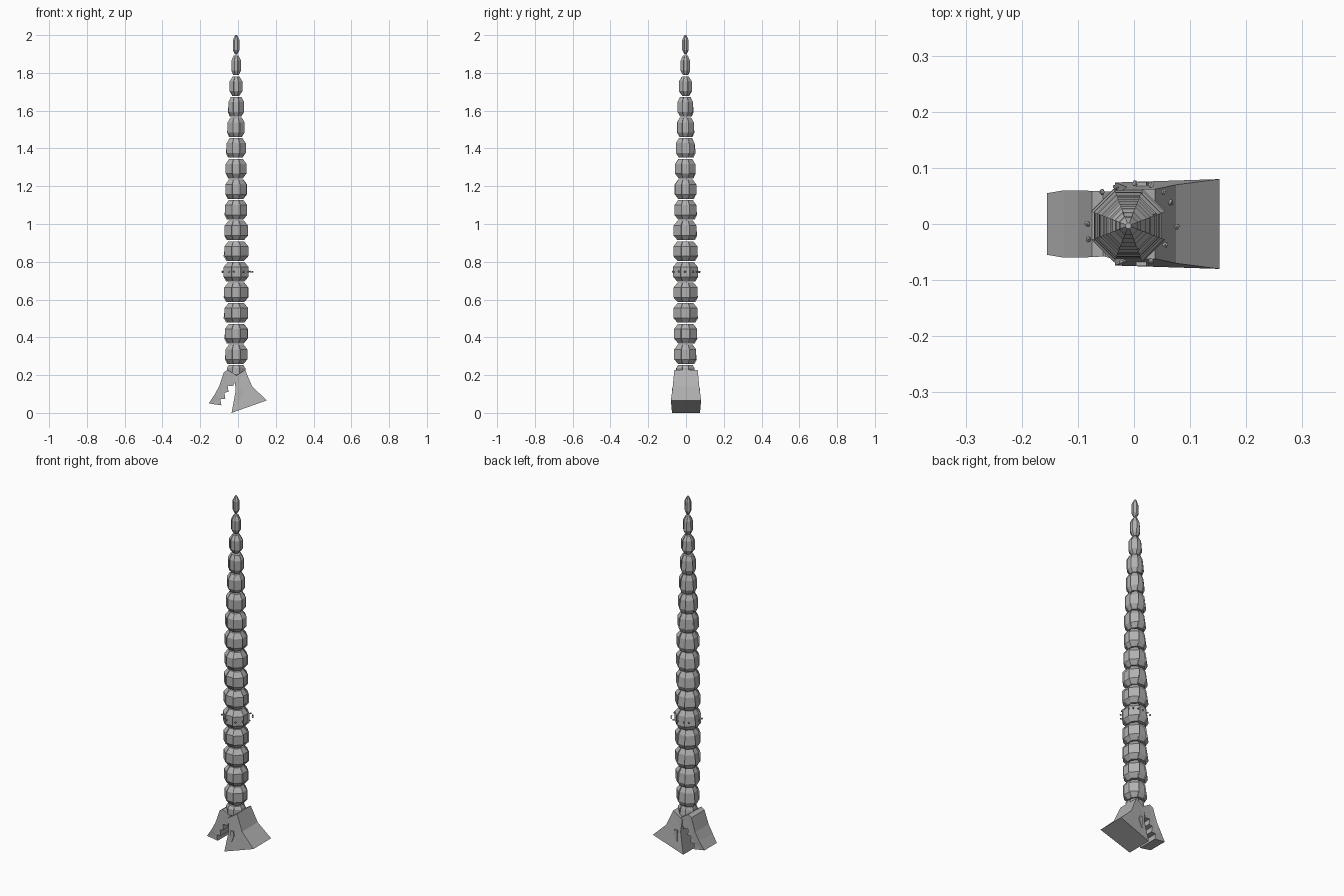
import bpy, bmesh, math, random
from mathutils import Vector

if "Cube" in bpy.data.objects:
    bpy.data.objects.remove(bpy.data.objects["Cube"])

random.seed(4)
grey = bpy.data.materials.new("stone_grey")
grey.diffuse_color = (0.44, 0.44, 0.44, 1)
grey.use_nodes = True
grey.node_tree.nodes["Principled BSDF"].inputs["Base Color"].default_value = grey.diffuse_color


def finish(name, bm):
    bmesh.ops.recalc_face_normals(bm, faces=bm.faces)
    me = bpy.data.meshes.new(name)
    bm.to_mesh(me)
    bm.free()
    me.materials.append(grey)
    ob = bpy.data.objects.new(name, me)
    bpy.context.collection.objects.link(ob)
    return ob


def wedge(bm, cx, cy, z0, z1, r, a0, a1, profile):
    """Solid pie slice whose outer wall follows (height fraction, radius fraction)."""
    rows = []
    for t, f in profile:
        z = z0 + (z1 - z0) * t
        rows.append([bm.verts.new((cx + r * f * math.cos(a), cy + r * f * math.sin(a), z))
                     for a in (a0, a1)])
    lo = bm.verts.new((cx, cy, z0))
    hi = bm.verts.new((cx, cy, z1))
    for p, q in zip(rows, rows[1:]):
        bm.faces.new((p[0], p[1], q[1], q[0]))
    bm.faces.new((lo, rows[0][1], rows[0][0]))
    bm.faces.new((hi, rows[-1][0], rows[-1][1]))
    bm.faces.new([lo] + [p[0] for p in rows] + [hi])
    bm.faces.new([hi] + [p[1] for p in reversed(rows)] + [lo])


def segment(name, z0, z1, r, end):
    bm = bmesh.new()
    n = 8
    for k in range(n):
        a0 = math.tau * (k + 0.5) / n
        a1 = a0 + math.tau / n
        s = (1.03, 0.97)[k % 2] * random.uniform(0.96, 1.03)
        back = 0 < k < 4
        low = 0.9 if back else 0.72         # back plates lean outward at their foot
        prof = [(0, end * low / 0.72), (0.24, 1.04 if back else 1.0),
                (0.74, 0.93 if back else 1.0), (1, end)]
        wedge(bm, -0.01, -0.003, z0, z1, r * s, a0 - 0.03, a1 + 0.03, prof)
    finish(name, bm)


# tapering column of faceted vertebrae
def radius(z):
    pts = [(0.2, 0.058), (0.5, 0.065), (0.8, 0.067), (1.1, 0.061), (1.4, 0.053),
           (1.62, 0.043), (1.74, 0.035), (1.84, 0.026), (1.95, 0.018), (2.1, 0.014)]
    for (za, ra), (zb, rb) in zip(pts, pts[1:]):
        if z <= zb:
            return ra + (rb - ra) * (z - za) / (zb - za)


for i in range(16):
    z0 = 0.259 + i * 0.1092
    z1 = 2.0 if i == 15 else z0 + 0.1035
    end = 0.66 if i < 13 else (0.5 if i < 15 else 0.3)
    segment(f"vertebra_{i + 1}", z0, z1, radius((z0 + z1) / 2), end)
segment("neck", 0.19, 0.253, 0.052, 0.8)


# pincer halves: side outline in x,z; half width varies with each point
def jaw(name, outline):
    bm = bmesh.new()
    f = [bm.verts.new((x, -w, z)) for x, z, w in outline]
    b = [bm.verts.new((x, w, z)) for x, z, w in outline]
    bm.faces.new(f)
    bm.faces.new(b[::-1])
    n = len(f)
    for i in range(n):
        j = (i + 1) % n
        bm.faces.new((f[i], b[i], b[j], f[j]))
    bmesh.ops.triangulate(bm, faces=[p for p in bm.faces if len(p.verts) > 4])
    finish(name, bm)


W = 0.058
teeth = []
for x, z in ((-0.088, 0.04), (-0.067, 0.075), (-0.05, 0.112), (-0.026, 0.142)):
    teeth += [(x, z, W), (x - 0.005, z + 0.032, W)]
jaw("toothed_jaw", [(-0.155, 0.05, 0.055)] + teeth +
    [(-0.012, 0.17, W), (-0.01, 0.2, W), (-0.055, 0.228, W),
     (-0.075, 0.215, 0.059), (-0.1, 0.14, 0.06), (-0.125, 0.095, 0.06)])
jaw("smooth_jaw", [(-0.034, 0, 0.074), (0.152, 0.066, 0.08), (0.075, 0.14, 0.07),
                   (0.037, 0.228, 0.062), (-0.02, 0.19, 0.062), (-0.012, 0.12, 0.066)])

# crescent plates on the smooth jaw's sides
for side in (-1, 1):
    bm = bmesh.new()
    outline = [(0.004, 0.065), (0.012, 0.065), (0.026, 0.105), (0.022, 0.128), (0.004, 0.128)]
    rings = [[bm.verts.new((x, side * y, z)) for x, z in outline] for y in (0.066, 0.075)]
    bm.faces.new(rings[0])
    bm.faces.new(rings[1])
    for i in range(5):
        j = (i + 1) % 5
        bm.faces.new((rings[0][i], rings[0][j], rings[1][j], rings[1][i]))
    finish("jaw_plate", bm)

# ring of small chips floating round the middle
chips = [(-.081, -.027), (-.083, 0), (-.056, .057), (-.032, .066), (.002, .073),
         (.03, .07), (.052, .058), (.066, .038), (.076, -.005), (.056, -.037),
         (.03, -.066), (-.022, -.069), (-.046, -.055)]
for x, y in chips:
    bm = bmesh.new()
    bmesh.ops.create_icosphere(bm, subdivisions=1, radius=0.0055)
    for v in bm.verts:
        v.co = v.co * random.uniform(0.7, 1.25) + Vector((x, y, 0.747))
    finish("chip", bm)
